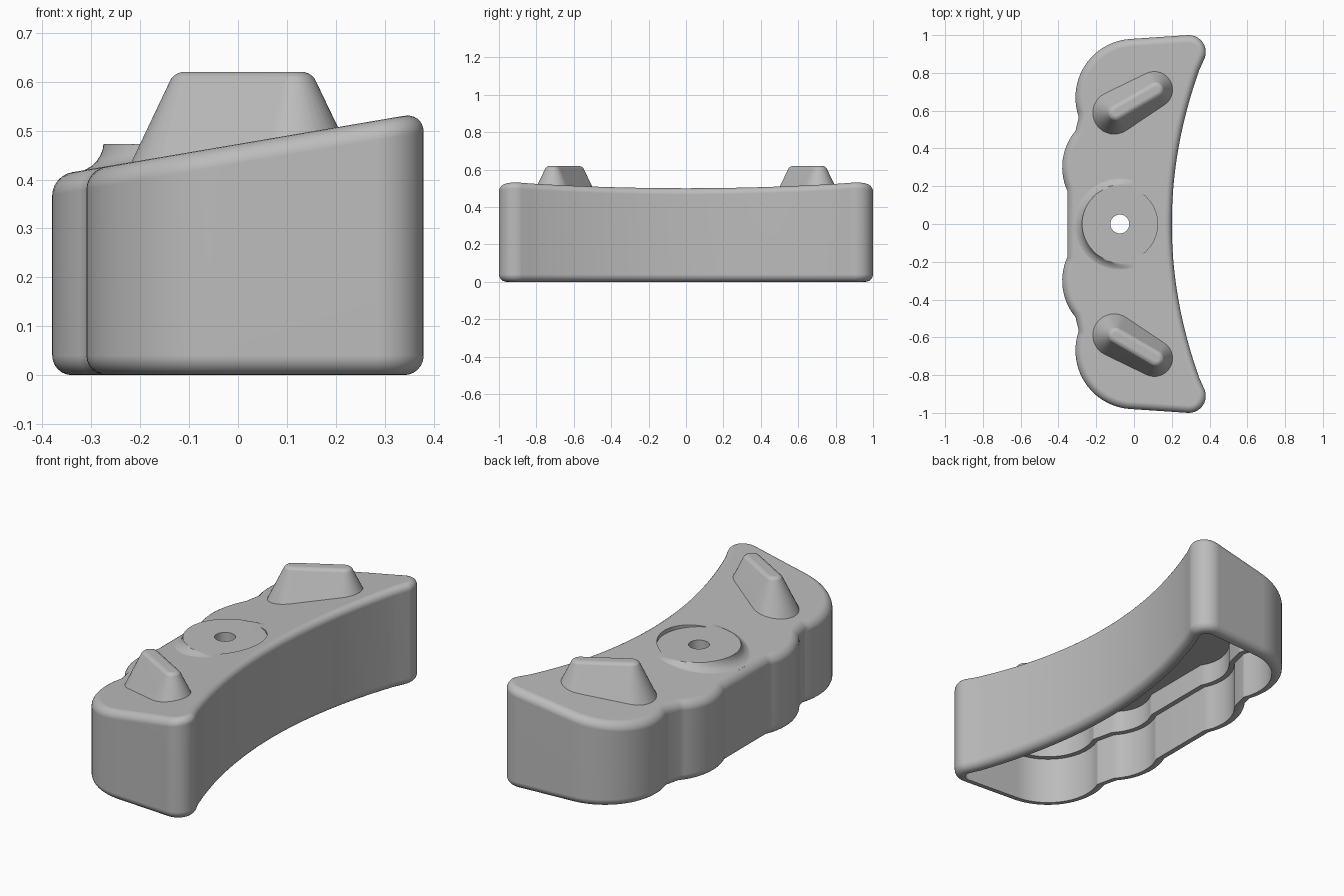
import bpy
import bmesh
from math import sin, cos, pi, radians, sqrt
from mathutils import Vector

if "Cube" in bpy.data.objects:
    bpy.data.objects.remove(bpy.data.objects["Cube"], do_unlink=True)

grey = bpy.data.materials.new("plain grey")
grey.use_nodes = True
COLOUR = (0.5, 0.5, 0.5, 1)
grey.diffuse_color = COLOUR
grey.node_tree.nodes["Principled BSDF"].inputs["Base Color"].default_value = COLOUR


def slope(x):
    """Height of the tilted top."""
    return 0.4725 + 0.17 * x


def loft(name, rings):
    """Closed solid through rings of equal point count, capped at both ends."""
    bm = bmesh.new()
    loops = [[bm.verts.new(p) for p in ring] for ring in rings]
    n = len(loops[0])
    for a, b in zip(loops, loops[1:]):
        for i in range(n):
            j = (i + 1) % n
            bm.faces.new((a[i], a[j], b[j], b[i]))
    bm.faces.new(loops[0][::-1])
    bm.faces.new(loops[-1])
    bmesh.ops.recalc_face_normals(bm, faces=bm.faces)
    mesh = bpy.data.meshes.new(name)
    bm.to_mesh(mesh)
    bm.free()
    mesh.materials.append(grey)
    obj = bpy.data.objects.new(name, mesh)
    bpy.context.collection.objects.link(obj)
    return obj


def activate(obj):
    bpy.ops.object.select_all(action='DESELECT')
    obj.select_set(True)
    bpy.context.view_layer.objects.active = obj


def combine(obj, other, operation):
    activate(obj)
    mod = obj.modifiers.new("join", 'BOOLEAN')
    mod.operation, mod.object, mod.solver = operation, other, 'EXACT'
    bpy.ops.object.modifier_apply(modifier=mod.name)
    bpy.data.objects.remove(other, do_unlink=True)


def smooth(obj):
    activate(obj)
    bpy.ops.object.shade_smooth_by_angle(angle=radians(28))
    mod = obj.modifiers.new("normals", 'WEIGHTED_NORMAL')
    mod.keep_sharp = True


def arc(cx, cy, r, start, end, steps):
    return [Vector((cx + r * cos(radians(start + (end - start) * i / steps)),
                    cy + r * sin(radians(start + (end - start) * i / steps))))
            for i in range(steps + 1)]


def circle(cx, cy, r, z, n=64):
    return [(cx + r * cos(2 * pi * i / n), cy + r * sin(2 * pi * i / n), z) for i in range(n)]


# Plan outline: hollow front edge, rounded corner, big round end, side lobe
half = [Vector((0.2 + y * y / 4.56, y)) for y in (0.86 * i / 20 for i in range(20))]
half += arc(0.29, 0.91, 0.09, -20, 94, 14)
half += arc(0, 0.67, 0.31, 94, 199.5, 22)
half += arc(-0.08, 0.3, 0.3, 140, 204.4, 14)
outline = half + [Vector((p.x, -p.y)) for p in half[:0:-1]]


def inset(d):
    """Outline moved inwards by d with mitred corners."""
    pts = []
    n = len(outline)
    for i, p in enumerate(outline):
        t1 = (p - outline[i - 1]).normalized()
        t2 = (outline[(i + 1) % n] - p).normalized()
        n1, n2 = Vector((-t1.y, t1.x)), Vector((-t2.y, t2.x))
        pts.append(p + (n1 + n2) * d / (1 + n1.dot(n2)))
    return pts


def level(d, z):
    return [(p.x, p.y, z) for p in inset(d)]


def tilted(d, drop):
    return [(p.x, p.y, slope(p.x) - drop) for p in inset(d)]


# Shell body: stepped cavity, rim, rounded wall and tilted top in one skin
R = 0.04
angles = [pi / 2 * i / 6 for i in range(7)]
rings = [tilted(0.078, 0.06), level(0.078, 0.25), level(0.052, 0.25), level(0.052, 0)]
rings += [level(R * (1 - sin(a)), R * (1 - cos(a))) for a in angles]
rings += [tilted(R * (1 - cos(a)), R * (1 - sin(a))) for a in angles]
body = loft("shell_body", rings)

# Level round seat: flared where it rises above the slope, sunk where it is below
SEAT_X, SEAT_Z, SEAT_R = -0.075, 0.473, 0.2


def seat_ring(r, lift):
    return [(x, y, min(SEAT_Z, slope(x) + lift)) for x, y, _ in circle(SEAT_X, 0, r, 0)]


flare = [seat_ring(SEAT_R + 0.05 * (1 - cos(a)), 0.05 * (1 - sin(a)) - 0.001) for a in angles]
seat = loft("seat", [circle(SEAT_X, 0, SEAT_R, SEAT_Z)] + flare[1:] + [seat_ring(0.25, -0.03)])
combine(body, seat, 'UNION')
combine(body, loft("recess", [circle(SEAT_X, 0, SEAT_R - 0.0005, z) for z in (SEAT_Z, 0.7)]),
        'DIFFERENCE')
combine(body, loft("hole", [circle(SEAT_X, 0, 0.05, z, 40) for z in (0.3, 0.7)]), 'DIFFERENCE')
smooth(body)


# Tapered oblong pegs
def peg_point(a, z, trim, side):
    r = 0.036 + 0.47 * (0.62 - z) - trim
    end = 0.122 if cos(a) > 0 else -0.122
    u, v = end + r * cos(a), r * sin(a)
    c, s = cos(radians(30)), sin(radians(30))
    return (0.01 + u * c - v * s, side * (0.65 + u * s + v * c), z)


def peg(name, side):
    steps = 16
    turn = [-pi / 2 + 1e-4 + (pi - 2e-4) * i / steps for i in range(steps + 1)]
    turn += [a + pi for a in turn]
    base = []
    for a in turn:
        z = 0.45
        for _ in range(8):
            z = slope(peg_point(a, z, 0, side)[0]) - 0.015
        base.append(peg_point(a, z, 0, side))
    rings = [base]
    for i in range(6):
        t = radians(20 + 14 * i)
        rings.append([peg_point(a, 0.62 - 0.02 * (1 - sin(t)),
                                0.02 * (1 - cos(t)), side) for a in turn])
    smooth(loft(name, rings))


peg("left_peg", 1)
peg("right_peg", -1)
